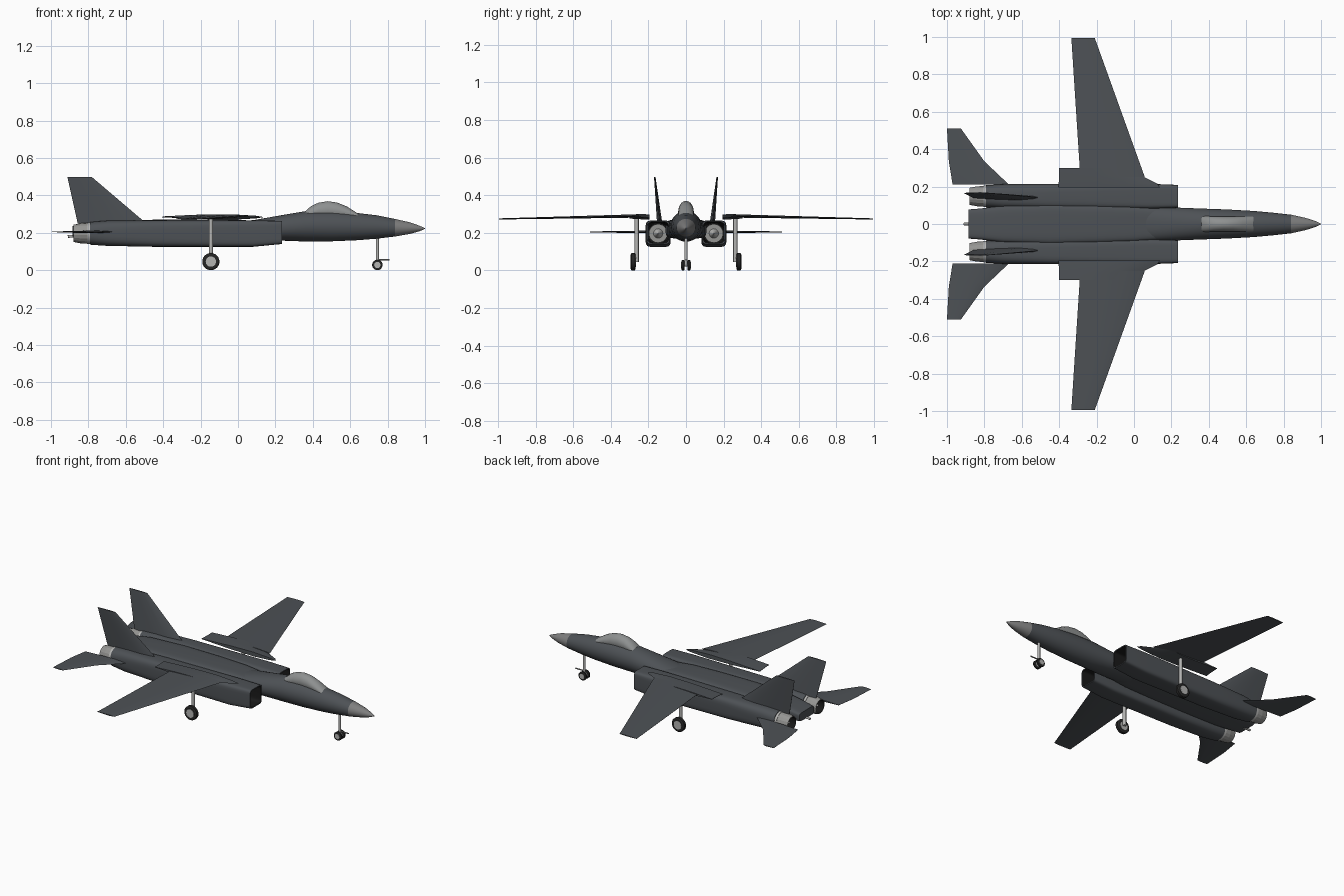
import bpy, bmesh, math
from mathutils import Vector

if "Cube" in bpy.data.objects:
    bpy.data.objects.remove(bpy.data.objects["Cube"])


def material(name, rgb):
    m = bpy.data.materials.new(name)
    m.diffuse_color = (*rgb, 1)
    m.use_nodes = True
    m.node_tree.nodes["Principled BSDF"].inputs["Base Color"].default_value = m.diffuse_color
    return m


BODY = material("slate grey", (0.075, 0.083, 0.092))
NOSE = material("mid grey", (0.21, 0.21, 0.21))
GLASS = material("canopy grey", (0.27, 0.28, 0.28))
METAL = material("light metal", (0.46, 0.46, 0.45))
BURNT = material("nozzle metal", (0.30, 0.30, 0.29))
RUBBER = material("tyre black", (0.018, 0.018, 0.018))
DARK = material("intake black", (0.01, 0.01, 0.01))


def finish(name, bm, mat, angle=30, mirror=False, flip=False):
    bmesh.ops.recalc_face_normals(bm, faces=bm.faces)
    if flip:
        bmesh.ops.reverse_faces(bm, faces=bm.faces)
    me = bpy.data.meshes.new(name)
    bm.to_mesh(me)
    bm.free()
    me.materials.append(mat)
    ob = bpy.data.objects.new(name, me)
    bpy.context.collection.objects.link(ob)
    bpy.ops.object.select_all(action='DESELECT')
    ob.select_set(True)
    bpy.context.view_layer.objects.active = ob
    if angle:
        bpy.ops.object.shade_smooth_by_angle(angle=math.radians(angle))
    if mirror:
        mod = ob.modifiers.new("mirror", 'MIRROR')
        mod.use_axis = (False, True, False)
    return ob


def skin(bm, rings, cap_start=True, cap_end=True):
    rows = [[bm.verts.new(p) for p in r] for r in rings]
    n = len(rows[0])
    for a, b in zip(rows, rows[1:]):
        for i in range(n):
            bm.faces.new((a[i], a[(i + 1) % n], b[(i + 1) % n], b[i]))
    if cap_start:
        bm.faces.new(rows[0])
    if cap_end:
        bm.faces.new(rows[-1])


def hull(name, mat, stations, yc=0, caps=(True, True), sides=32, **kw):
    """Skin superellipse sections given as x, half width, z bottom, z top, roundness."""
    rings = []
    for x, hw, z0, z1, p in stations:
        ring = []
        for i in range(sides):
            a = 2 * math.pi * (i + 0.5) / sides
            c, s = math.cos(a), math.sin(a)
            ring.append((x, yc + hw * math.copysign(abs(c) ** (2 / p), c),
                         (z0 + z1) / 2 + (z1 - z0) / 2 * math.copysign(abs(s) ** (2 / p), s)))
        rings.append(ring)
    bm = bmesh.new()
    skin(bm, rings, *caps)
    return finish(name, bm, mat, **kw)


def foil(name, stations, axis):
    """Skin thin lens sections given as leading x, trailing x, y, z, thickness."""
    half = ((0, 0), (0.08, 0.5), (0.3, 1), (0.6, 0.8), (1, 0.08))
    prof = list(half) + [(f, -t) for f, t in reversed(half[1:])]
    rings = [[Vector((le + (te - le) * f, y, z)) + Vector(axis) * t * th / 2 for f, t in prof]
             for le, te, y, z, th in stations]
    bm = bmesh.new()
    skin(bm, rings)
    return finish(name, bm, BODY, angle=25, mirror=True)


def rod(name, mat, a, b, r, r2=None, sides=16, mirror=False):
    a, b = Vector(a), Vector(b)
    bm = bmesh.new()
    bmesh.ops.create_cone(bm, cap_ends=True, segments=sides, radius1=r,
                          radius2=r if r2 is None else r2, depth=(b - a).length)
    bmesh.ops.transform(bm, verts=bm.verts, matrix=(b - a).to_track_quat('Z', 'Y').to_matrix().to_4x4())
    bmesh.ops.translate(bm, verts=bm.verts, vec=(a + b) / 2)
    return finish(name, bm, mat, mirror=mirror)


def wheel(name, x, y, r, w):
    bm = bmesh.new()
    prof = ((-w / 2, 0.6), (-w / 2, 0.85), (-w / 3, 1), (w / 3, 1), (w / 2, 0.85), (w / 2, 0.6))
    rings = [[(x + r * k * math.cos(i * math.pi / 12), y + d, r + r * k * math.sin(i * math.pi / 12))
              for i in range(24)] for d, k in prof]
    skin(bm, rings)
    finish(name + "_tyre", bm, RUBBER, mirror=True)
    rod(name + "_hub", METAL, (x, y - w / 2 - 0.002, r), (x, y + w / 2 + 0.002, r), r * 0.6, sides=24, mirror=True)


# Forward fuselage, nose cone and canopy
hull("forward_fuselage", BODY, [
    (0.84, 0.050, 0.180, 0.274, 2), (0.74, 0.061, 0.168, 0.294, 2), (0.64, 0.070, 0.160, 0.306, 2),
    (0.50, 0.078, 0.154, 0.316, 2), (0.36, 0.083, 0.153, 0.316, 2), (0.23, 0.088, 0.158, 0.294, 2.2),
    (0.10, 0.090, 0.168, 0.271, 2.4), (-0.05, 0.085, 0.180, 0.250, 2.5)])
hull("nose_cone", NOSE, [
    (1.0, 0.002, 0.221, 0.225, 2), (0.97, 0.016, 0.208, 0.238, 2),
    (0.92, 0.032, 0.194, 0.256, 2), (0.84, 0.050, 0.180, 0.274, 2)])
hull("canopy", GLASS, [
    (0.36, 0.042, 0.27, 0.316, 2), (0.39, 0.042, 0.27, 0.342, 2), (0.43, 0.041, 0.27, 0.361, 2),
    (0.48, 0.040, 0.27, 0.369, 2), (0.53, 0.040, 0.27, 0.362, 2), (0.58, 0.040, 0.27, 0.342, 2),
    (0.64, 0.041, 0.27, 0.304, 2)])

# Centre body running back between the engines
hull("centre_body", BODY, [
    (0.12, 0.086, 0.180, 0.262, 4), (0.0, 0.094, 0.172, 0.270, 5), (-0.20, 0.102, 0.170, 0.272, 5),
    (-0.45, 0.108, 0.170, 0.270, 5), (-0.70, 0.098, 0.172, 0.264, 5), (-0.82, 0.083, 0.175, 0.250, 5),
    (-0.885, 0.078, 0.180, 0.235, 5)])
rod("tail_pipe", METAL, (-0.86, 0, 0.183), (-0.91, 0, 0.180), 0.007)

# Engine housings with open intakes
YE, ZE = 0.148, 0.197
hull("engine_housing", BODY, [
    (-0.79, 0.060, 0.136, 0.258, 2.3), (-0.70, 0.065, 0.130, 0.265, 3), (-0.45, 0.067, 0.125, 0.267, 4),
    (0.08, 0.067, 0.125, 0.266, 6), (0.235, 0.061, 0.140, 0.264, 7), (0.235, 0.055, 0.147, 0.257, 7)],
    yc=YE, caps=(True, False), mirror=True)
hull("intake_duct", DARK, [
    (0.235, 0.055, 0.147, 0.257, 7), (0.05, 0.055, 0.140, 0.254, 5), (-0.60, 0.055, 0.140, 0.252, 2)],
    yc=YE, caps=(False, True), mirror=True, flip=True)
rod("engine_fan", BURNT, (-0.595, YE, ZE), (-0.585, YE, ZE), 0.05, sides=24, mirror=True)
rod("fan_spinner", METAL, (-0.585, YE, ZE), (-0.53, YE, ZE), 0.025, 0.002, sides=20, mirror=True)


# Exhaust nozzles: bright ring, faceted petals, dark inside
def round_section(x, r):
    return (x, r, ZE - r, ZE + r, 2)


hull("nozzle_ring", METAL, [round_section(-0.77, 0.059), round_section(-0.805, 0.058)],
     yc=YE, mirror=True)
hull("nozzle_petals", BURNT, [round_section(-0.80, 0.056), round_section(-0.84, 0.054),
     round_section(-0.88, 0.046), round_section(-0.88, 0.042)],
     yc=YE, caps=(True, False), sides=18, angle=0, mirror=True)
hull("nozzle_inside", DARK, [round_section(-0.88, 0.042), round_section(-0.815, 0.046)],
     yc=YE, caps=(False, True), sides=18, mirror=True, flip=True)
rod("exhaust_cone", METAL, (-0.815, YE, ZE), (-0.865, YE, ZE), 0.026, 0.004, mirror=True)

# Wings and the fixed gloves they pivot in
UP, SIDE = (0, 0, 1), (0, 1, 0)
foil("wing", [(0.058, -0.287, 0.25, 0.290, 0.018), (-0.21, -0.335, 0.995, 0.274, 0.006)], UP)
foil("wing_glove", [(0.14, -0.405, 0.195, 0.284, 0.028), (0.125, -0.403, 0.215, 0.285, 0.028),
                    (0.04, -0.40, 0.258, 0.286, 0.026), (-0.02, -0.40, 0.30, 0.287, 0.022)], UP)

# Tailplanes and twin canted fins
foil("tailplane", [(-0.67, -0.97, 0.212, 0.205, 0.014), (-0.80, -0.99, 0.335, 0.205, 0.010),
                   (-0.925, -1.0, 0.51, 0.205, 0.005)], UP)
foil("tail_fin", [(-0.49, -0.857, 0.140, 0.25, 0.028), (-0.78, -0.912, 0.166, 0.497, 0.008)], SIDE)

# Main landing gear
rod("main_gear_strut", METAL, (-0.145, 0.262, 0.045), (-0.145, 0.262, 0.28), 0.011, mirror=True)
wheel("main_wheel", -0.145, 0.281, 0.046, 0.026)

# Nose landing gear with twin wheels and a tow bar
rod("nose_gear_strut", METAL, (0.745, 0, 0.03), (0.745, 0, 0.18), 0.008)
rod("nose_axle", METAL, (0.745, -0.02, 0.028), (0.745, 0.02, 0.028), 0.006)
rod("tow_bar", BURNT, (0.745, 0, 0.056), (0.81, 0, 0.056), 0.004)
wheel("nose_wheel", 0.745, 0.0165, 0.028, 0.015)
